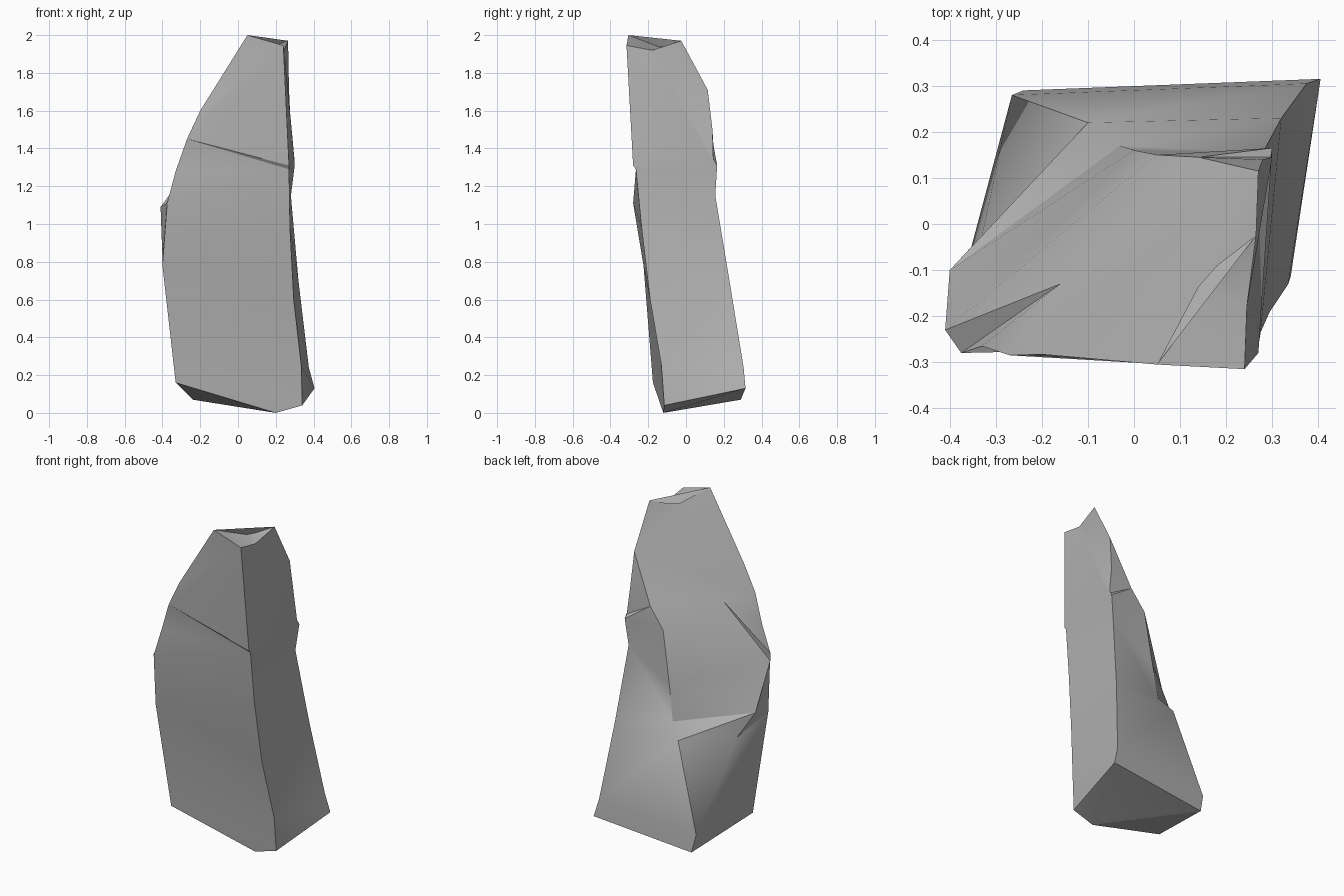
import bpy
import bmesh
import math

# Remove the default object
default = bpy.data.objects.get("Cube")
if default:
    bpy.data.objects.remove(default, do_unlink=True)

# Single stone colour
stone = bpy.data.materials.new("stone_grey")
stone.use_nodes = True
stone_colour = (0.45, 0.45, 0.45, 1)
stone.diffuse_color = stone_colour
shader = next(n for n in stone.node_tree.nodes if n.type == "BSDF_PRINCIPLED")
shader.inputs["Base Color"].default_value = stone_colour
shader.inputs["Roughness"].default_value = 0.9

bm = bmesh.new()


def path(*points):
    """Make one vertex for every point of a ridge line."""
    return [bm.verts.new(p) for p in points]


def triangle(a, b, c):
    """Add a triangle, skipping collapsed corners."""
    if len({a, b, c}) == 3:
        bm.faces.new((a, b, c))


def fan(hub, rim):
    """Join a hub vertex to each pair of neighbours along a rim."""
    for a, b in zip(rim, rim[1:]):
        triangle(hub, a, b)


def strip(left, right):
    """Skin the gap between two descending ridge lines, highest points first."""
    i = j = 0
    while i < len(left) - 1 or j < len(right) - 1:
        step_left = j == len(right) - 1 or (
            i < len(left) - 1 and left[i + 1].co.z > right[j + 1].co.z)
        if step_left:
            triangle(left[i], left[i + 1], right[j])
            i += 1
        else:
            triangle(left[i], right[j + 1], right[j])
            j += 1


# Ridge lines, each running from the top down
front_left = path((0.05, -0.305, 2.0), (-0.2, -0.283, 1.6), (-0.27, -0.285, 1.45),
                  (-0.33, -0.265, 1.28), (-0.375, -0.28, 1.11),
                  (-0.4, -0.225, 0.78), (-0.33, -0.175, 0.16))
front_right = path((0.24, -0.315, 1.945), (0.27, -0.28, 1.31), (0.27, -0.265, 1.29),
                   (0.275, -0.235, 0.98), (0.295, -0.19, 0.6),
                   (0.335, -0.13, 0.25), (0.34, -0.115, 0.04))
back_right = path((0.265, -0.025, 1.97), (0.27, 0.115, 1.71), (0.28, 0.14, 1.5),
                  (0.3, 0.145, 1.33), (0.3, 0.165, 1.31), (0.28, 0.155, 1.15),
                  (0.32, 0.23, 0.7), (0.375, 0.305, 0.24), (0.405, 0.315, 0.13))
back_left = path((0.14, 0.145, 1.42), (0.05, 0.15, 1.3), (0.0, 0.16, 0.98),
                 (-0.03, 0.17, 0.77), (-0.1, 0.22, 0.69))
left_brow = path((-0.41, -0.23, 1.09), (-0.4, -0.1, 0.82), (-0.33, -0.025, 0.68))
left_heel = path((-0.265, 0.28, 0.18), (-0.24, 0.29, 0.07))
crest = path((0.14, -0.135, 1.94), (0.18, -0.09, 1.945))
saddle, notch, toe = path((0.245, -0.18, 1.92), (-0.16, -0.13, 1.43), (0.2, -0.12, 0.0))

peak, crack_end = front_left[0], front_left[2]
shoulder = back_right[1]

# Broken top
fan(saddle, [front_right[0], peak, *crest, back_right[0]])

# Front, split by a thin slanted crack
strip(front_left[:3], front_right[:2])
triangle(crack_end, front_right[1], front_right[2])
strip(front_left[2:], front_right[2:] + [toe])

# Right side
triangle(front_right[0], saddle, front_right[1])
strip([saddle] + front_right[1:], back_right)

# Long sloping face with its notch
strip(front_left[:3] + [notch] + left_brow, crest + back_right[:2] + back_left)
fan(notch, front_left[2:5] + left_brow[:1])

# Back and lower left side
strip(back_right[1:], [shoulder] + back_left + left_heel)
strip(front_left[4:], left_brow + left_heel)
triangle(left_brow[-1], back_left[-1], left_heel[0])

# Underside
fan(toe, [front_right[-1], back_right[-1], left_heel[-1], front_left[-1]])

bmesh.ops.recalc_face_normals(bm, faces=bm.faces)
mesh = bpy.data.meshes.new("standing_rock")
bm.to_mesh(mesh)
bm.free()
mesh.materials.append(stone)
rock = bpy.data.objects.new("standing_rock", mesh)
bpy.context.collection.objects.link(rock)

# Soft shading with crisp ridges
bpy.ops.object.select_all(action="DESELECT")
rock.select_set(True)
bpy.context.view_layer.objects.active = rock
bpy.ops.object.shade_smooth_by_angle(angle=math.radians(30))
